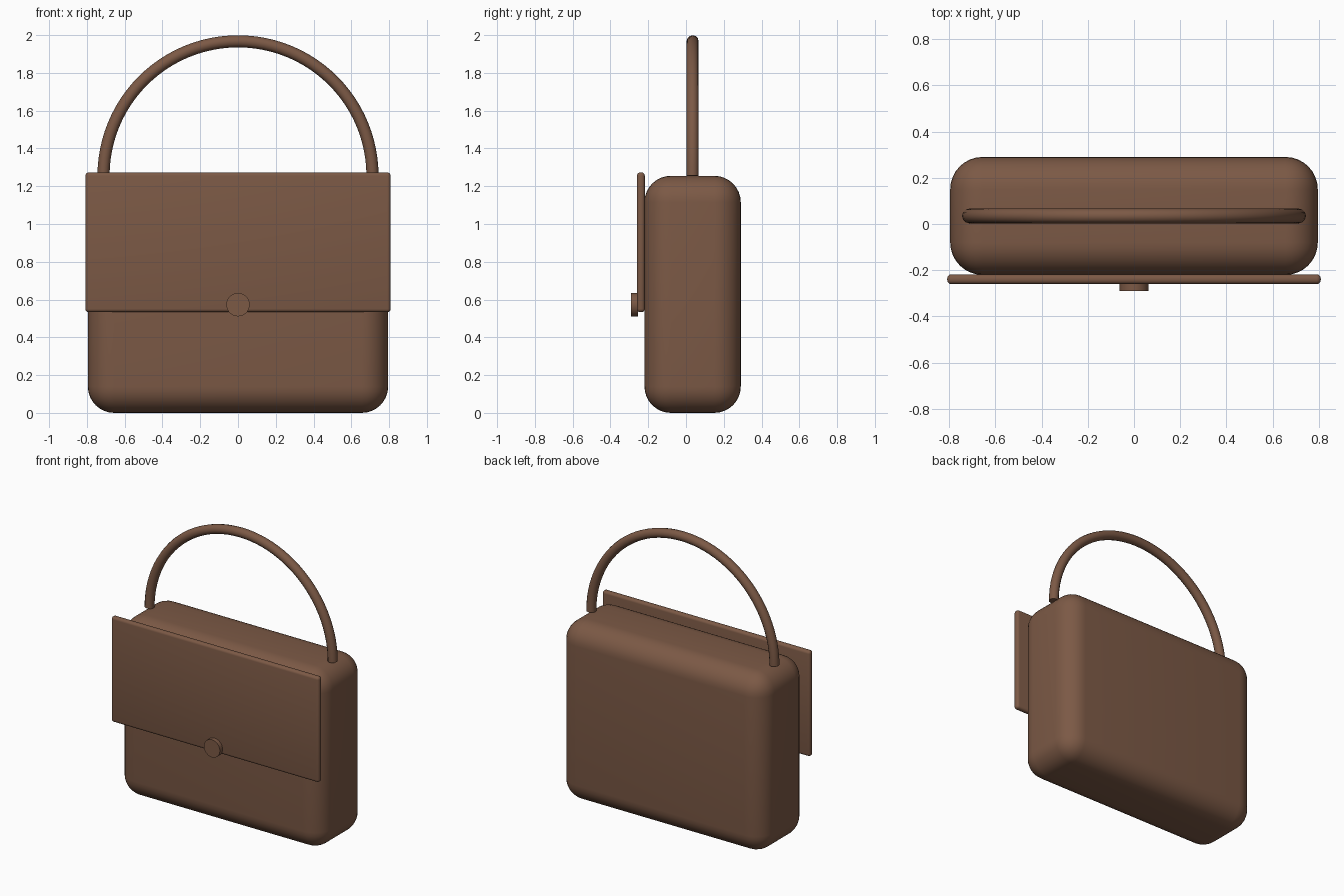
import bpy
import math
from mathutils import Vector

cube = bpy.data.objects.get("Cube")
if cube:
    bpy.data.objects.remove(cube, do_unlink=True)

# Brown leather, used for every part
leather = bpy.data.materials.new("brown_leather")
leather.use_nodes = True
colour = (0.2, 0.1, 0.06, 1)
leather.diffuse_color = colour
leather.node_tree.nodes["Principled BSDF"].inputs["Base Color"].default_value = colour


def finish(name):
    obj = bpy.context.object
    obj.name = name
    obj.data.materials.append(leather)
    bpy.ops.object.shade_smooth_by_angle(angle=math.radians(35))
    return obj


def rounded_box(name, low, high, radius, segments):
    low, high = Vector(low), Vector(high)
    bpy.ops.mesh.primitive_cube_add(size=1, location=(low + high) / 2)
    bpy.context.object.scale = high - low
    bpy.ops.object.transform_apply(location=False, rotation=False, scale=True)
    bevel = bpy.context.object.modifiers.new("Rounding", "BEVEL")
    bevel.width = radius
    bevel.segments = segments
    bpy.ops.object.modifier_apply(modifier=bevel.name)
    return finish(name)


# Bag body and front flap
rounded_box("body", (-0.795, -0.22, 0), (0.795, 0.29, 1.255), 0.14, 8)
rounded_box("flap", (-0.808, -0.26, 0.533), (0.808, -0.218, 1.273), 0.018, 4)

# Round clasp at the lower edge of the flap
bpy.ops.mesh.primitive_cylinder_add(vertices=32, radius=0.062, depth=0.035,
                                    location=(0, -0.2725, 0.573),
                                    rotation=(math.pi / 2, 0, 0))
finish("clasp")

# Semicircular carrying handle
curve = bpy.data.curves.new("handle", "CURVE")
curve.dimensions = "3D"
curve.bevel_depth = 0.032
curve.bevel_resolution = 4
curve.use_fill_caps = True
steps = 48
spline = curve.splines.new("POLY")
spline.points.add(steps)
for i, point in enumerate(spline.points):
    angle = math.pi * i / steps
    point.co = (0.712 * math.cos(angle), 0.035, 1.255 + 0.712 * math.sin(angle), 1)
handle = bpy.data.objects.new("handle", curve)
bpy.context.collection.objects.link(handle)
bpy.ops.object.select_all(action="DESELECT")
handle.select_set(True)
bpy.context.view_layer.objects.active = handle
bpy.ops.object.convert(target="MESH")
finish("handle")
